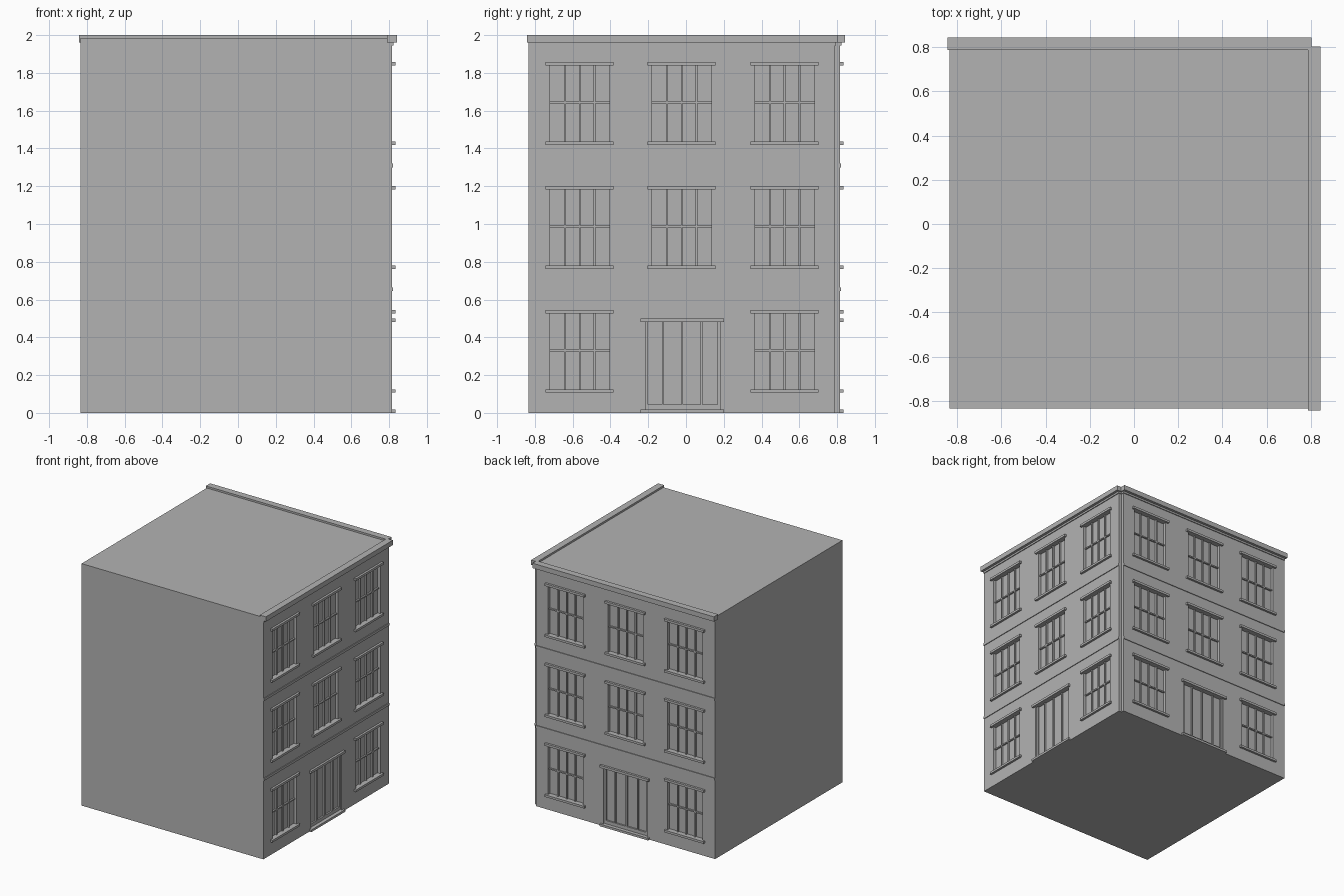
import bpy, bmesh

if "Cube" in bpy.data.objects:
    bpy.data.objects.remove(bpy.data.objects["Cube"])

stone = bpy.data.materials.new("grey_stone")
stone.diffuse_color = (0.45, 0.45, 0.45, 1)
stone.use_nodes = True
stone.node_tree.nodes["Principled BSDF"].inputs["Base Color"].default_value = stone.diffuse_color

LO, CORE, FACE = -0.835, 0.79, 0.815     # outer wall, recess plane, facade plane
BAYS = [(-0.72, -0.405), (-0.18, 0.135), (0.365, 0.68)]
DOOR = (-0.215, 0.18, 0.018, 0.48)
PITCH = 0.656


def right_side(u, d, z):
    return (d, u, z)


def back_side(u, d, z):
    return (u, d, z)


def finish(name, bm):
    bmesh.ops.recalc_face_normals(bm, faces=bm.faces)
    me = bpy.data.meshes.new(name)
    bm.to_mesh(me)
    bm.free()
    me.materials.append(stone)
    bpy.context.collection.objects.link(bpy.data.objects.new(name, me))


def add_box(bm, place, u, d, z):
    """Box from ranges along the wall (u), outwards (d) and up (z)."""
    verts = bmesh.ops.create_cube(bm, size=1)["verts"]
    for v in verts:
        a, b, c = (r[0] if t < 0 else r[1] for r, t in zip((u, d, z), v.co))
        v.co = place(a, b, c)


def boxes(name, place, parts):
    bm = bmesh.new()
    for p in parts:
        add_box(bm, place, *p)
    finish(name, bm)


# window openings (u0, u1, z0, z1); the middle ground-floor bay is the door
WINDOWS = [(a, b, 0.125 + PITCH * f, 0.526 + PITCH * f)
           for f in range(3) for i, (a, b) in enumerate(BAYS)
           if (f, i) != (0, 1)]


def facade_wall(name, place):
    """Slab with openings: a grid of cells, leaving out the holes."""
    holes = WINDOWS + [DOOR]
    us = sorted({LO, CORE} | {u for h in holes for u in h[:2]})
    zs = sorted({0, 1.985} | {z for h in holes for z in h[2:]})
    bm = bmesh.new()
    for u0, u1 in zip(us, us[1:]):
        for z0, z1 in zip(zs, zs[1:]):
            cu, cz = (u0 + u1) / 2, (z0 + z1) / 2
            if any(h[0] < cu < h[1] and h[2] < cz < h[3] for h in holes):
                continue
            bm.faces.new([bm.verts.new(place(u, CORE, z)) for u, z in
                          ((u0, z0), (u1, z0), (u1, z1), (u0, z1))])
    bmesh.ops.remove_doubles(bm, verts=bm.verts, dist=1e-5)
    out = bmesh.ops.extrude_face_region(bm, geom=bm.faces[:], use_keep_orig=True)
    shift = [p - q for p, q in zip(place(0, FACE, 0), place(0, CORE, 0))]
    bmesh.ops.translate(bm, vec=shift,
                        verts=[g for g in out["geom"] if isinstance(g, bmesh.types.BMVert)])
    finish(name, bm)


# main block
boxes("building_core", back_side, [((LO, CORE), (LO, CORE), (0, 1.985))])

for side, place in (("right", right_side), ("back", back_side)):
    facade_wall(side + "_facade", place)

    # window bars, sills and lintels
    bars, trims = [], []
    depth, proud = (CORE - 0.005, 0.803), (CORE, 0.833)
    for a, b, z0, z1 in WINDOWS:
        for k in (1, 2, 3):
            m = a + (b - a) * k / 4
            bars.append(((m - 0.005, m + 0.005), depth, (z0, z1)))
        mid = (z0 + z1) / 2 + 0.005
        bars.append(((a, b), depth, (mid - 0.005, mid + 0.005)))
        trims.append(((a - 0.023, b + 0.021), proud, (z0 - 0.018, z0)))
        trims.append(((a - 0.023, b + 0.021), proud, (z1, z1 + 0.019)))
    boxes(side + "_window_bars", place, bars)
    boxes(side + "_sills_and_lintels", place, trims)

    # entrance: frame, mullions, bottom rail, lintel and step
    a, b, z0, z1 = DOOR
    door = [((a, a + 0.014), depth, (z0, z1)), ((b - 0.014, b), depth, (z0, z1)),
            ((a, b), depth, (z0, 0.045))]
    for m in (-0.123, -0.02, 0.083):
        door.append(((m - 0.005, m + 0.005), depth, (z0, z1)))
    boxes(side + "_door_frame", place, door)
    boxes(side + "_door_lintel", place, [((a - 0.025, b + 0.022), proud, (z1, 0.5))])
    boxes(side + "_door_step", place, [((a - 0.025, b + 0.022), proud, (0, z0))])

    # floor bands and roof cornice
    boxes(side + "_floor_bands", place,
          [((LO, CORE), (CORE, 0.821), (z, z + 0.02)) for z in (0.645, 1.3)])
    boxes(side + "_cornice_moulding", place, [((LO, 0.795), (CORE, 0.822), (1.945, 1.96))])
    boxes(side + "_cornice", place, [((-0.843, 0.803), (0.788, 0.843), (1.96, 2.0))])
